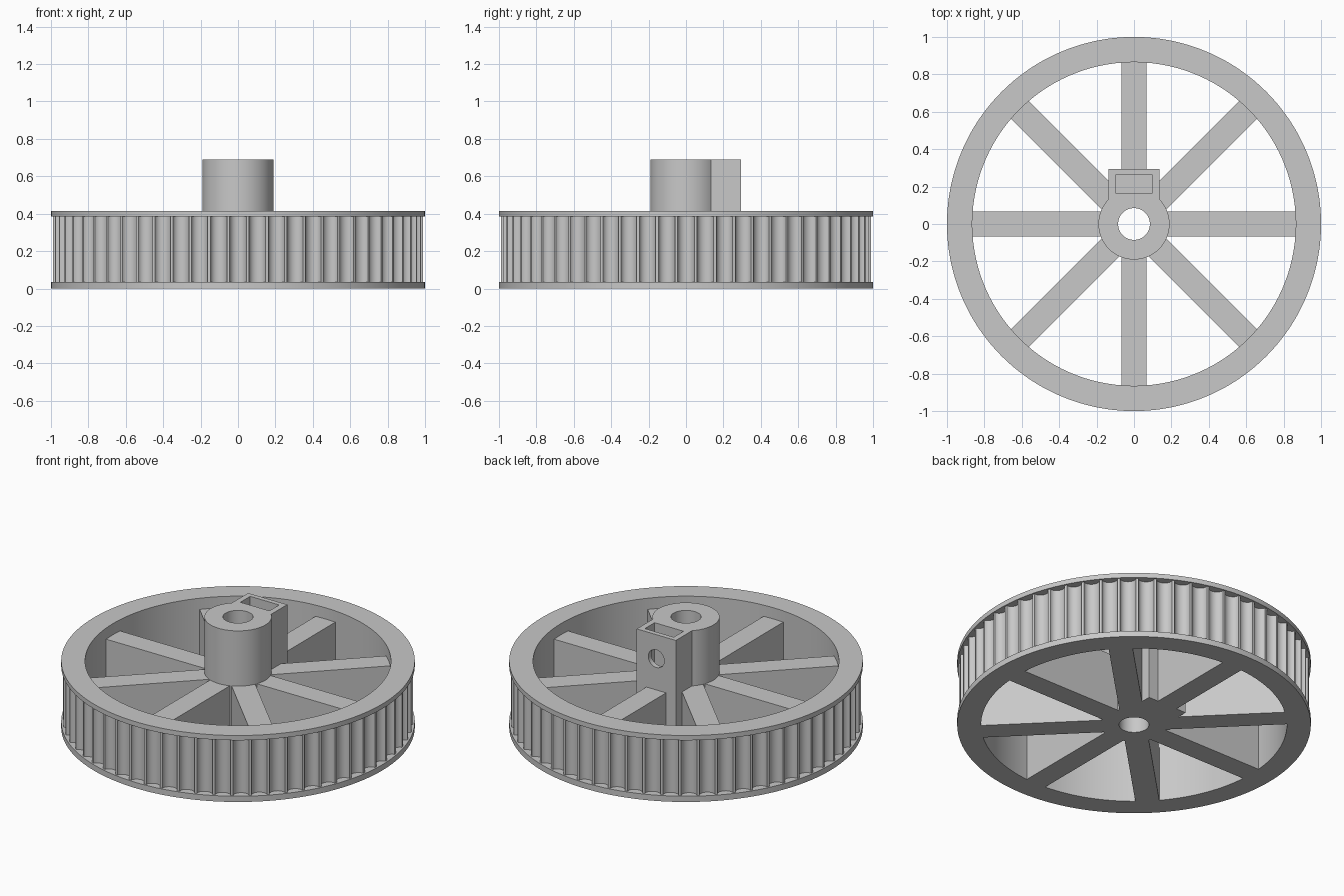
import bpy, bmesh
from math import sin, cos, pi, sqrt, radians
from mathutils import Matrix

if "Cube" in bpy.data.objects:
    bpy.data.objects.remove(bpy.data.objects["Cube"], do_unlink=True)

grey = bpy.data.materials.new("plain grey")
grey.use_nodes = True
grey.diffuse_color = (0.58, 0.58, 0.58, 1)
grey.node_tree.nodes["Principled BSDF"].inputs["Base Color"].default_value = grey.diffuse_color

TEETH = 60
ARC = 10                      # segments across one groove
TIP, DEPTH, GROOVE = 0.99, 0.038, 0.43
INNER, HEIGHT = 0.865, 0.415


def finish(name, bm):
    bmesh.ops.recalc_face_normals(bm, faces=bm.faces)
    mesh = bpy.data.meshes.new(name)
    bm.to_mesh(mesh)
    bm.free()
    mesh.materials.append(grey)
    ob = bpy.data.objects.new(name, mesh)
    bpy.context.collection.objects.link(ob)
    return ob


def activate(ob):
    bpy.ops.object.select_all(action='DESELECT')
    ob.select_set(True)
    bpy.context.view_layer.objects.active = ob


def box(name, x0, x1, y0, y1, z0, z1):
    bm = bmesh.new()
    bmesh.ops.create_cube(bm, size=1)
    for v in bm.verts:
        v.co.x = x1 if v.co.x > 0 else x0
        v.co.y = y1 if v.co.y > 0 else y0
        v.co.z = z1 if v.co.z > 0 else z0
    return finish(name, bm)


def cylinder(name, radius, z0, z1, turn=None):
    bm = bmesh.new()
    bmesh.ops.create_cone(bm, cap_ends=True, segments=64, radius1=radius, radius2=radius,
                          depth=z1 - z0, matrix=Matrix.Translation((0, 0, (z0 + z1) / 2)))
    if turn:
        bm.transform(turn)
    return finish(name, bm)


def combine(ob, other, operation):
    other.hide_render = True
    mod = ob.modifiers.new(operation.lower(), 'BOOLEAN')
    mod.operation, mod.object, mod.solver = operation, other, 'EXACT'
    activate(ob)
    bpy.ops.object.modifier_apply(modifier=mod.name)
    bpy.data.objects.remove(other, do_unlink=True)


# Outline of the toothed band: (angle, radius), grooves centred on the axes
outline = []
for tooth in range(TEETH):
    for i in range(ARC + 1):
        t = -cos(pi * i / ARC)
        angle = 2 * pi * (tooth + GROOVE * t) / TEETH
        outline.append((angle, TIP - DEPTH * sqrt(max(0, 1 - t * t))))

# Rim: closed stack of loops, flange / teeth / flange, plain inside
levels = [(INNER, 0), (1, 0), (1, 0.036), (None, 0.036),
          (None, 0.385), (1, 0.385), (1, HEIGHT), (INNER, HEIGHT)]
bm = bmesh.new()
loops = []
for radius, z in levels:
    loops.append([bm.verts.new(((radius or r) * cos(a), (radius or r) * sin(a), z))
                  for a, r in outline])
count = len(outline)
for k, low in enumerate(loops):
    high = loops[(k + 1) % len(loops)]
    for i in range(count):
        j = (i + 1) % count
        bm.faces.new((low[i], low[j], high[j], high[i]))
rim = finish("toothed_rim", bm)

# Spokes
for n in range(8):
    spoke = box(f"spoke_{n + 1}", 0.15, 0.88, -0.068, 0.068, 0, 0.345)
    spoke.rotation_euler.z = n * pi / 4

# Hub with its clamping block, bore, nut pocket and screw hole
hub = cylinder("hub", 0.19, 0, 0.69)
combine(hub, box("clamp_block", -0.135, 0.135, 0, 0.293, 0, 0.69), 'UNION')
combine(hub, cylinder("bore_cutter", 0.085, -0.1, 0.8), 'DIFFERENCE')
combine(hub, box("nut_cutter", -0.1, 0.1, 0.167, 0.263, 0.43, 0.8), 'DIFFERENCE')
lay = Matrix.Translation((0, 0, 0.54)) @ Matrix.Rotation(-pi / 2, 4, 'X')
combine(hub, cylinder("screw_cutter", 0.055, 0, 0.4, lay), 'DIFFERENCE')

for ob in (rim, hub):
    activate(ob)
    bpy.ops.object.shade_smooth_by_angle(angle=radians(30))
